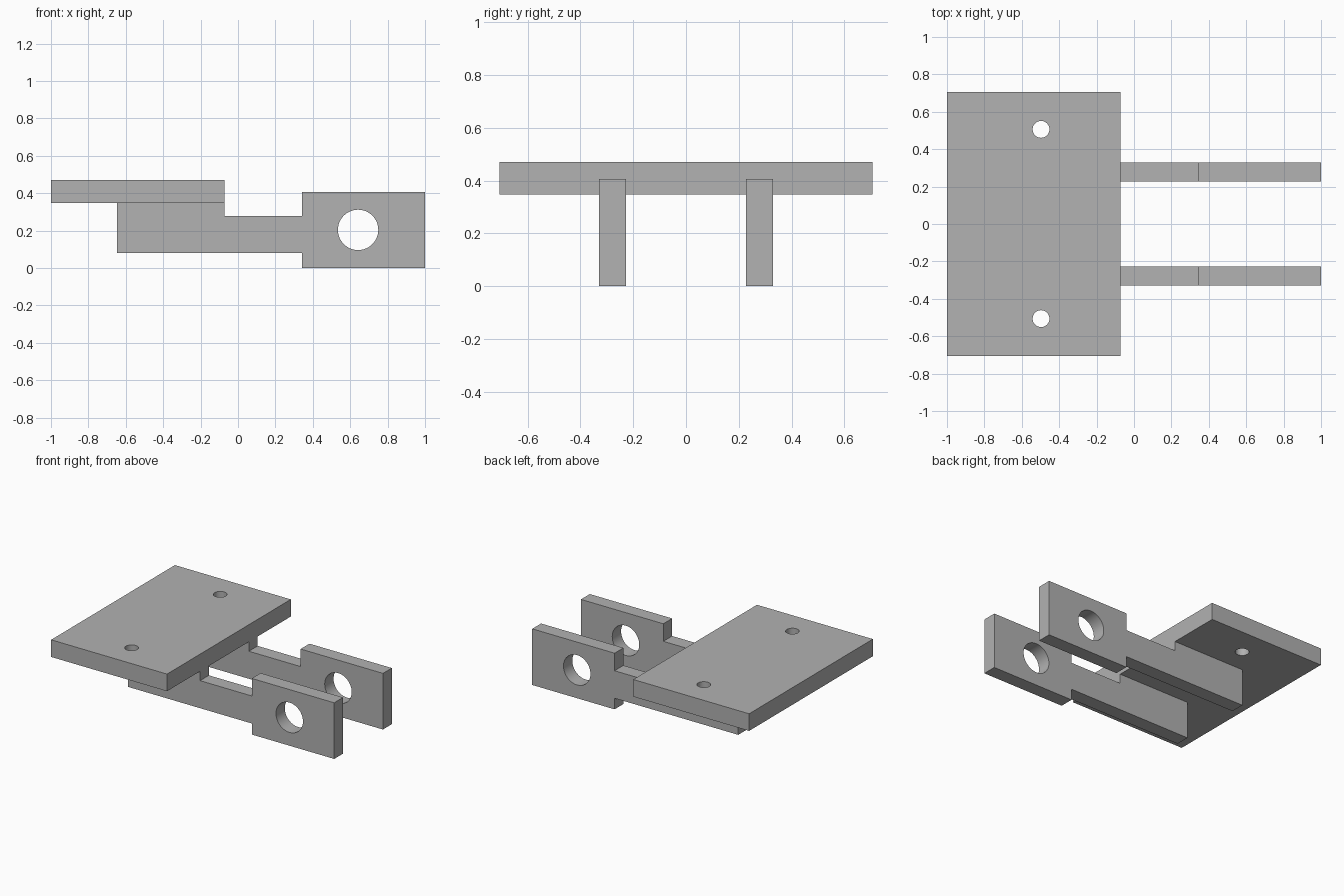
import bpy
import bmesh
import math
from mathutils import Matrix, Vector

cube = bpy.data.objects.get("Cube")
if cube:
    bpy.data.objects.remove(cube, do_unlink=True)

GREY = (0.445, 0.445, 0.445, 1)
metal = bpy.data.materials.new("plain grey")
metal.use_nodes = True
metal.diffuse_color = GREY
metal.node_tree.nodes["Principled BSDF"].inputs["Base Color"].default_value = GREY


def circle(cx, cy, radius, sides=48):
    steps = [math.tau * i / sides for i in range(sides)]
    return [(cx + radius * math.cos(a), cy + radius * math.sin(a)) for a in steps]


def drilled_slab(name, outline, holes, thickness, placement):
    """Fill a flat outline around its holes, then extrude it into a solid."""
    bm = bmesh.new()
    for loop in [outline] + holes:
        verts = [bm.verts.new((x, y, 0)) for x, y in loop]
        for a, b in zip(verts, verts[1:] + verts[:1]):
            bm.edges.new((a, b))
    bmesh.ops.triangle_fill(bm, edges=bm.edges[:], use_beauty=True, normal=(0, 0, 1))
    ext = bmesh.ops.extrude_face_region(bm, geom=bm.faces[:], use_keep_orig=True)
    top = [g for g in ext["geom"] if isinstance(g, bmesh.types.BMVert)]
    bmesh.ops.translate(bm, verts=top, vec=Vector((0, 0, thickness)))
    bmesh.ops.transform(bm, matrix=placement, verts=bm.verts[:])
    bmesh.ops.recalc_face_normals(bm, faces=bm.faces[:])
    mesh = bpy.data.meshes.new(name)
    bm.to_mesh(mesh)
    bm.free()
    mesh.materials.append(metal)
    obj = bpy.data.objects.new(name, mesh)
    bpy.context.collection.objects.link(obj)
    bpy.ops.object.select_all(action="DESELECT")
    obj.select_set(True)
    bpy.context.view_layer.objects.active = obj
    bpy.ops.object.shade_smooth_by_angle(angle=math.radians(30))
    return obj


# Mounting plate with two screw holes
PLATE_BOTTOM, PLATE_TOP = 0.347, 0.471
BACK, FRONT, HALF_WIDTH = -1.0, -0.073, 0.707
drilled_slab(
    "mounting_plate",
    [(BACK, -HALF_WIDTH), (FRONT, -HALF_WIDTH), (FRONT, HALF_WIDTH), (BACK, HALF_WIDTH)],
    [circle(-0.497, side * 0.506, 0.045) for side in (-1, 1)],
    PLATE_TOP - PLATE_BOTTOM,
    Matrix.Translation((0, 0, PLATE_BOTTOM)),
)

# Pair of arms: root under the plate, narrow neck, and drilled end
ARM_INNER, ARM_THICKNESS = 0.228, 0.101
arm_profile = [
    (-0.648, 0.08), (0.341, 0.08), (0.341, 0), (1, 0), (1, 0.406),
    (0.341, 0.406), (0.341, 0.279), (FRONT, 0.279),
    (FRONT, PLATE_BOTTOM), (-0.648, PLATE_BOTTOM),
]
upright = Matrix.Rotation(math.pi / 2, 4, "X")
for name, outer_y in (("left_arm", ARM_INNER + ARM_THICKNESS), ("right_arm", -ARM_INNER)):
    drilled_slab(
        name, arm_profile, [circle(0.642, 0.204, 0.108)], ARM_THICKNESS,
        Matrix.Translation((0, outer_y, 0)) @ upright,
    )
